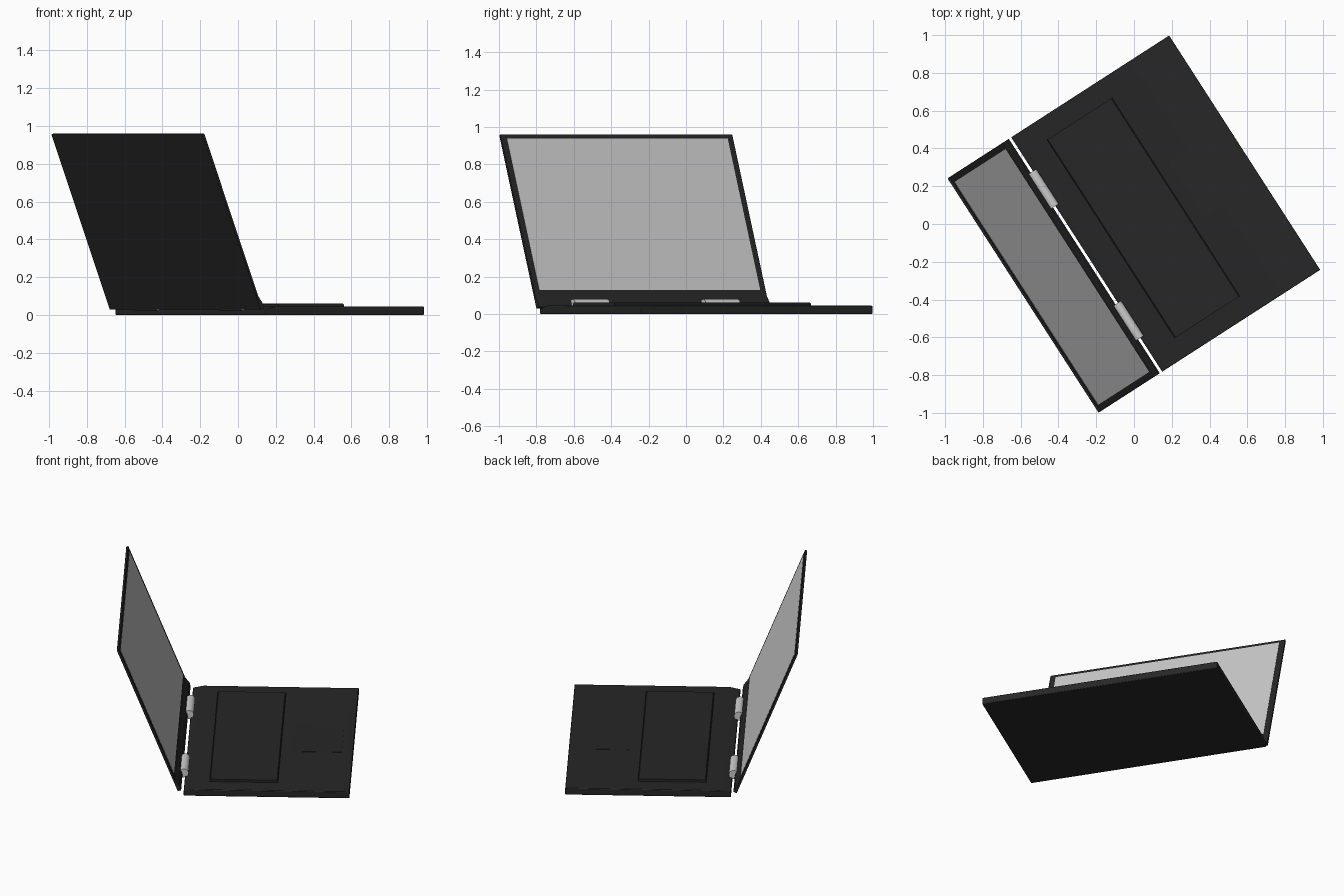
import bpy, bmesh, math
from mathutils import Matrix

if "Cube" in bpy.data.objects:
    bpy.data.objects.remove(bpy.data.objects["Cube"])

# Whole model is turned about z; the lid has its own tilted frame
TURN = Matrix.Rotation(math.radians(32.8), 4, 'Z')
LID = (TURN @ Matrix.Translation((-0.333, 0, 0.028))
       @ Matrix.Rotation(math.radians(-21.6), 4, 'Y'))
HALF = 0.738

dark = bpy.data.materials.new("dark_plastic")
dark.diffuse_color = (0.02, 0.02, 0.02, 1)
dark.use_nodes = True
dark.node_tree.nodes["Principled BSDF"].inputs["Base Color"].default_value = dark.diffuse_color


def prism(name, profile, y0, y1, frame=TURN, mat=None, bevel=0.0):
    """Extrude an x-z profile along y."""
    bm = bmesh.new()
    face = bm.faces.new([bm.verts.new((x, y0, z)) for x, z in profile])
    ext = bmesh.ops.extrude_face_region(bm, geom=[face])
    verts = [g for g in ext["geom"] if isinstance(g, bmesh.types.BMVert)]
    bmesh.ops.translate(bm, verts=verts, vec=(0, y1 - y0, 0))
    bmesh.ops.recalc_face_normals(bm, faces=bm.faces)
    mesh = bpy.data.meshes.new(name)
    bm.to_mesh(mesh)
    bm.free()
    mesh.transform(frame)
    ob = bpy.data.objects.new(name, mesh)
    bpy.context.collection.objects.link(ob)
    if mat:
        mesh.materials.append(mat)
    if bevel:
        mod = ob.modifiers.new("soft_edges", 'BEVEL')
        mod.width = bevel
        mod.segments = 2
        mod.limit_method = 'ANGLE'
    bpy.ops.object.select_all(action='DESELECT')
    ob.select_set(True)
    bpy.context.view_layer.objects.active = ob
    bpy.ops.object.shade_smooth_by_angle(angle=math.radians(30))
    return ob


def rect(x0, x1, z0, z1):
    return [(x0, z0), (x1, z0), (x1, z1), (x0, z1)]


# Base, with its top sloping down towards the hinge
prism("base", [(-0.298, 0), (0.697, 0), (0.697, 0.044), (-0.235, 0.044), (-0.298, 0.03)],
      -HALF, HALF, mat=dark, bevel=0.004)

# Raised keyboard plate and flush touchpad
prism("keyboard_plate", [(-0.146, 0.035), (0.264, 0.035), (0.264, 0.054),
                         (0.258, 0.06), (-0.14, 0.06), (-0.146, 0.054)],
      -0.624, 0.624, mat=dark)
prism("touchpad", rect(0.335, 0.63, 0.038, 0.0455), -0.18, 0.18, mat=dark)

# Lid, its thicker lower edge and the screen
prism("lid", rect(0, 0.014, 0, 0.997), -HALF, HALF, LID, dark, 0.003)
prism("lid_lower_edge", [(0.001, 0), (0.022, 0), (0.026, 0.025), (0.013, 0.072), (0.001, 0.072)],
      -HALF, HALF, LID, dark, 0.002)
prism("screen", rect(0.008, 0.015, 0.102, 0.974), -HALF + 0.036, HALF - 0.036, LID)

# Two hinge barrels
barrel = [(-0.305 + 0.028 * math.cos(i * math.tau / 24),
           0.051 + 0.028 * math.sin(i * math.tau / 24)) for i in range(24)]
for side, y0, y1 in (("left", 0.305, 0.525), ("right", -0.525, -0.305)):
    prism("hinge_" + side, barrel, y0, y1)
